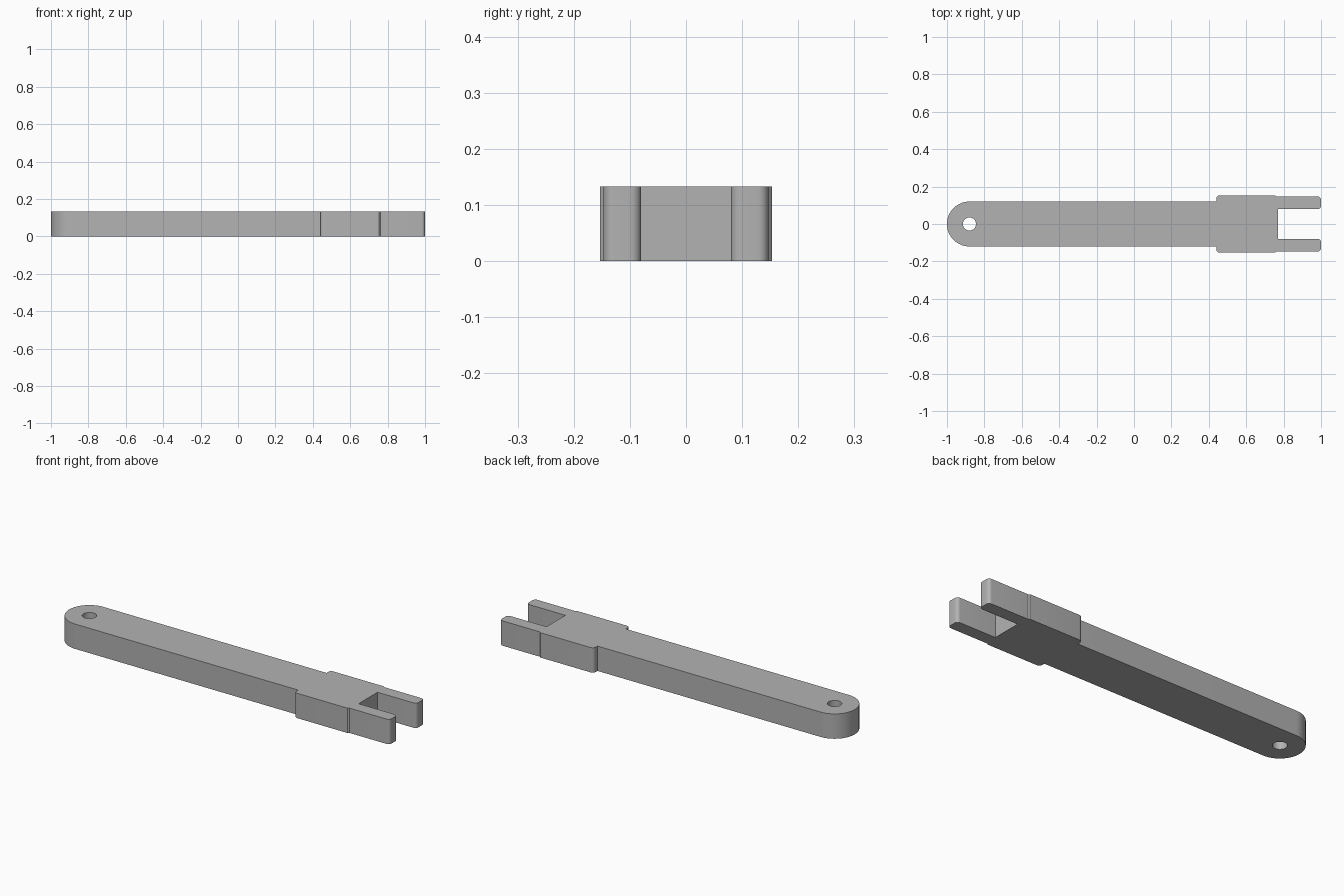
import bpy, bmesh
from math import sin, cos, pi, radians

cube = bpy.data.objects.get("Cube")
if cube:
    bpy.data.objects.remove(cube)

HEIGHT = 0.133
ARM = 0.12          # half width and end radius of the arm
PIVOT = ARM - 1     # centre of the pivot hole
HOLE = 0.035
BLOCK = 0.153       # half width of the fork block
ROUND = 0.018       # corner radius


def arc(cx, cy, r, start, end, steps):
    """Points on an arc, angles in degrees."""
    angles = [radians(start + (end - start) * i / steps) for i in range(steps + 1)]
    return [(cx + r * cos(a), cy + r * sin(a)) for a in angles]


# Half outline: hole, rounded end, arm, block, prong and slot
outline = arc(PIVOT, 0, HOLE, 0, 180, 20)
outline += arc(PIVOT, 0, ARM, 180, 90, 20)
outline += [(0.44, ARM)]
outline += arc(0.44 + ROUND, BLOCK - ROUND, ROUND, 180, 90, 6)
outline += [(0.755, BLOCK), (0.762, 0.147)]
outline += arc(1 - ROUND, 0.147 - ROUND, ROUND, 90, 0, 6)
outline += arc(1 - ROUND, 0.08 + ROUND, ROUND, 0, -90, 6)
outline += [(0.77, 0.08), (0.77, 0)]

# Extrude the half outline and open it along the centre plane
bm = bmesh.new()
base = bm.faces.new([bm.verts.new((x, y, 0)) for x, y in outline])
top = bmesh.ops.extrude_face_region(bm, geom=[base], use_keep_orig=True)
bmesh.ops.translate(bm, vec=(0, 0, HEIGHT),
                    verts=[g for g in top["geom"] if isinstance(g, bmesh.types.BMVert)])
bmesh.ops.recalc_face_normals(bm, faces=bm.faces)
inner = [f for f in bm.faces if all(abs(v.co.y) < 1e-5 for v in f.verts)]
bmesh.ops.delete(bm, geom=inner, context="FACES")
bmesh.ops.triangulate(bm, faces=[f for f in bm.faces if len(f.verts) > 4])

mesh = bpy.data.meshes.new("forked_link_arm")
bm.to_mesh(mesh)
bm.free()
link = bpy.data.objects.new("forked_link_arm", mesh)
bpy.context.collection.objects.link(link)

# Mirror the other half
mirror = link.modifiers.new("mirror_halves", "MIRROR")
mirror.use_axis = (False, True, False)
mirror.merge_threshold = 0.0005

# Plain grey finish
grey = bpy.data.materials.new("plain_grey")
grey.use_nodes = True
colour = (0.45, 0.45, 0.45, 1)
grey.diffuse_color = colour
grey.node_tree.nodes["Principled BSDF"].inputs["Base Color"].default_value = colour
mesh.materials.append(grey)

# Smooth the round ends, keep the rims sharp
bpy.ops.object.select_all(action="DESELECT")
link.select_set(True)
bpy.context.view_layer.objects.active = link
bpy.ops.object.modifier_apply(modifier=mirror.name)
bpy.ops.object.shade_smooth_by_angle(angle=radians(30))
